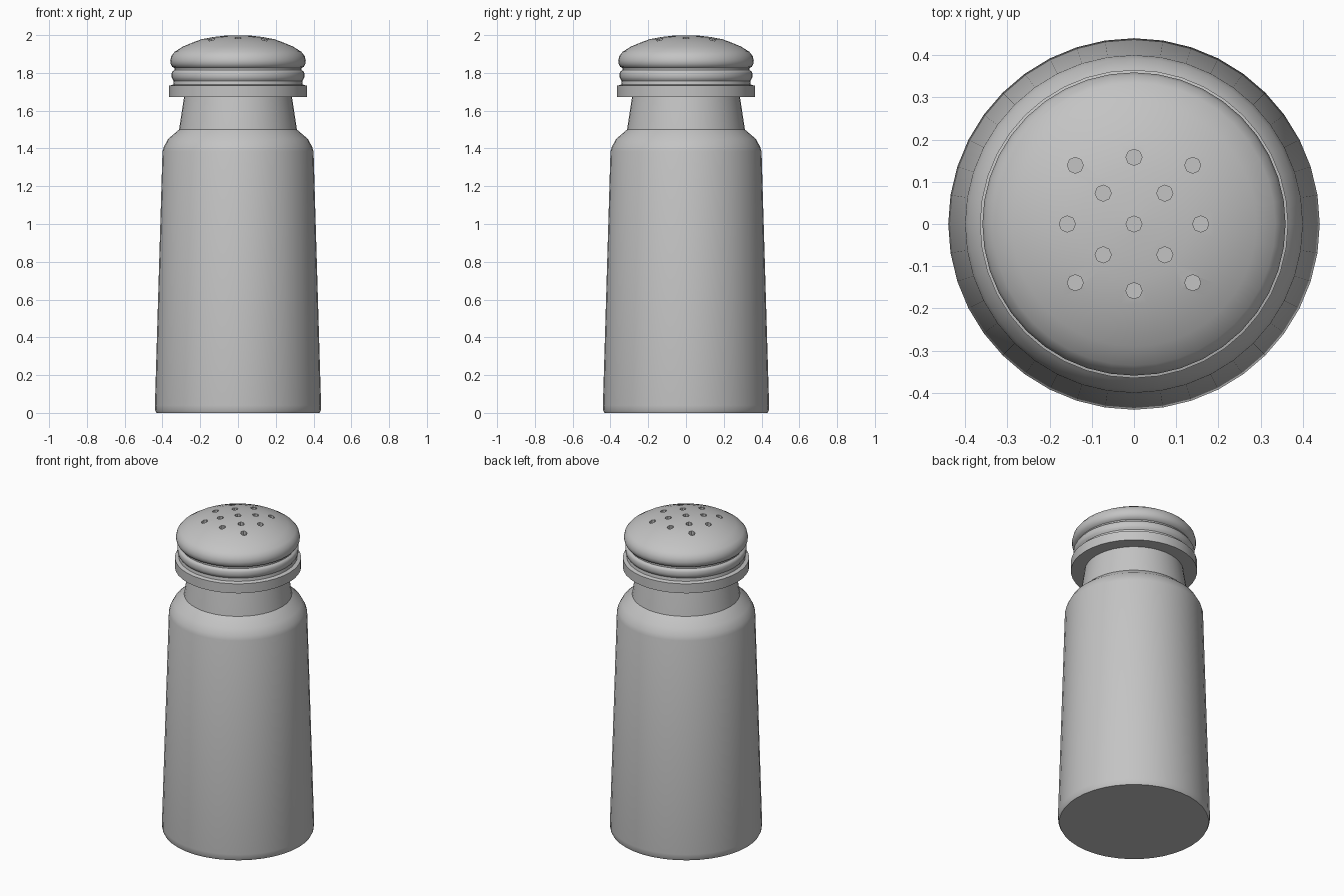
import bpy, bmesh
from math import cos, sin, tau

cube = bpy.data.objects.get("Cube")
if cube:
    bpy.data.objects.remove(cube, do_unlink=True)

SIDES = 40

grey = bpy.data.materials.new("plain grey")
grey.use_nodes = True
tone = (0.55, 0.55, 0.55, 1)
grey.diffuse_color = tone
grey.node_tree.nodes["Principled BSDF"].inputs["Base Color"].default_value = tone


def make_object(name, bm):
    mesh = bpy.data.meshes.new(name)
    bmesh.ops.recalc_face_normals(bm, faces=bm.faces)
    bm.to_mesh(mesh)
    bm.free()
    mesh.materials.append(grey)
    obj = bpy.data.objects.new(name, mesh)
    bpy.context.collection.objects.link(obj)
    return obj


def lathe(name, profile):
    """Turn (radius, height) points around z; the ends lie on the axis."""
    bm = bmesh.new()
    rings = []
    for r, z in profile:
        count = SIDES if r > 0 else 1
        rings.append([bm.verts.new((r * cos(tau * i / SIDES), r * sin(tau * i / SIDES), z))
                      for i in range(count)])
    for low, high in zip(rings, rings[1:]):
        for i in range(SIDES):
            j = (i + 1) % SIDES
            corners = [low[i % len(low)], low[j % len(low)],
                       high[j % len(high)], high[i % len(high)]]
            bm.faces.new(list(dict.fromkeys(corners)))
    return make_object(name, bm)


def smooth(obj, angle):
    bpy.ops.object.select_all(action='DESELECT')
    obj.select_set(True)
    bpy.context.view_layer.objects.active = obj
    bpy.ops.object.shade_smooth_by_angle(angle=angle)


# Tapered bottle with a rounded shoulder and neck
bottle = lathe("bottle", [
    (0, 0), (0.432, 0), (0.438, 0.012), (0.44, 0.04), (0.4, 1.385),
    (0.392, 1.41), (0.37, 1.45), (0.312, 1.5), (0.286, 1.67), (0.28, 1.7), (0, 1.7)])
smooth(bottle, 0.6)

# Screw lid: flat collar, threaded ring and domed top
lid = lathe("lid", [
    (0, 1.672), (0.365, 1.672), (0.365, 1.732), (0.343, 1.738), (0.34, 1.757),
    (0.347, 1.767), (0.351, 1.777), (0.351, 1.8), (0.345, 1.81), (0.335, 1.815),
    (0.335, 1.825), (0.348, 1.832), (0.357, 1.848), (0.359, 1.865), (0.353, 1.89),
    (0.335, 1.912), (0.29, 1.94), (0.24, 1.961), (0.19, 1.979), (0.13, 1.99),
    (0.07, 1.997), (0, 2)])

# Shaker holes: centre, inner ring of four and outer square of eight
inner, edge, corner = 0.073, 0.158, 0.139
spots = [(0, 0, 2)]
for k in range(4):
    c, s = round(cos(tau * k / 4)), round(sin(tau * k / 4))
    spots += [(edge * c, edge * s, 1.985),
              (inner * (c - s), inner * (s + c), 1.993),
              (corner * (c - s), corner * (s + c), 1.977)]

bm = bmesh.new()
for x, y, z in spots:
    hole = bmesh.ops.create_cone(bm, cap_ends=True, segments=8,
                                 radius1=0.019, radius2=0.019, depth=0.08)
    bmesh.ops.translate(bm, verts=hole["verts"], vec=(x, y, z + 0.018))
cutter = make_object("hole_cutter", bm)

# Cut the holes into the lid, then drop the helper
cut = lid.modifiers.new("holes", 'BOOLEAN')
cut.operation = 'DIFFERENCE'
cut.solver = 'EXACT'
cut.object = cutter
bpy.ops.object.select_all(action='DESELECT')
lid.select_set(True)
bpy.context.view_layer.objects.active = lid
bpy.ops.object.modifier_apply(modifier=cut.name)
bpy.data.objects.remove(cutter, do_unlink=True)
smooth(lid, 0.6)
